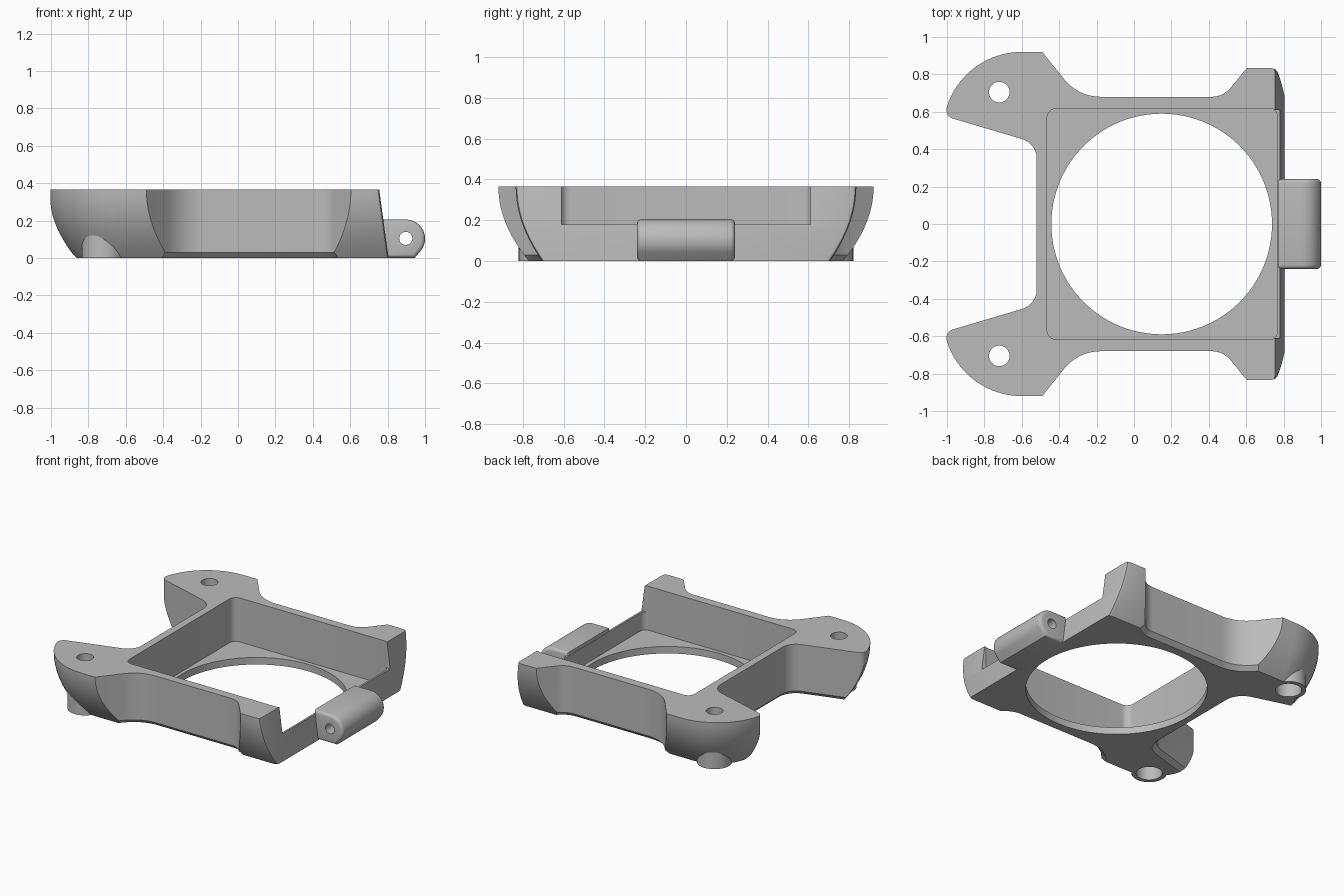
import bpy, bmesh, math
from mathutils import Vector

if "Cube" in bpy.data.objects:
    bpy.data.objects.remove(bpy.data.objects["Cube"])

H = 0.365          # overall height
EAR = (-0.72, 0.705)   # screw hole position

grey = bpy.data.materials.new("light grey plastic")
grey.use_nodes = True
COLOUR = (0.5, 0.5, 0.5, 1)
grey.diffuse_color = COLOUR
grey.node_tree.nodes["Principled BSDF"].inputs["Base Color"].default_value = COLOUR


def make(name, bm):
    bmesh.ops.recalc_face_normals(bm, faces=bm.faces)
    me = bpy.data.meshes.new(name)
    bm.to_mesh(me)
    bm.free()
    me.materials.append(grey)
    ob = bpy.data.objects.new(name, me)
    bpy.context.collection.objects.link(ob)
    return ob


def loft(name, loops):
    """Closed solid through rings of equal point count."""
    bm = bmesh.new()
    rings = [[bm.verts.new(p) for p in loop] for loop in loops]
    n = len(rings[0])
    for a, b in zip(rings, rings[1:]):
        for i in range(n):
            j = (i + 1) % n
            bm.faces.new((a[i], a[j], b[j], b[i]))
    bm.faces.new(rings[0])
    bm.faces.new(rings[-1])
    return make(name, bm)


def ring(pts, z):
    return [(p[0], p[1], z) for p in pts]


def mirrored(half):
    return half + [(p[0], -p[1], *p[2:]) for p in reversed(half)]


def rounded(corners, steps=10):
    """Polygon from (x, y, radius) corners."""
    out = []
    n = len(corners)
    for i, (x, y, r) in enumerate(corners):
        p = Vector((x, y))
        if r == 0:
            out.append(p)
            continue
        a = (Vector(corners[i - 1][:2]) - p).normalized()
        b = (Vector(corners[(i + 1) % n][:2]) - p).normalized()
        h = a.angle(b) / 2
        c = p + (a + b).normalized() * r / math.sin(h)
        s, e = p + a * r / math.tan(h) - c, p + b * r / math.tan(h) - c
        a0 = math.atan2(s.y, s.x)
        da = (math.atan2(e.y, e.x) - a0 + math.pi) % math.tau - math.pi
        for k in range(steps + 1):
            t = a0 + da * k / steps
            out.append(c + Vector((math.cos(t), math.sin(t))) * r)
    return out


def inset(pts, d):
    """Offset a clockwise polygon inwards."""
    out = []
    for i, p in enumerate(pts):
        u = (p - pts[i - 1]).normalized()
        v = (pts[(i + 1) % len(pts)] - p).normalized()
        n1, n2 = Vector((u.y, -u.x)), Vector((v.y, -v.x))
        out.append(p + (n1 + n2) * d / (1 + n1.dot(n2)))
    return out


def cylinder(name, x, y, r, z0, z1, n=48):
    pts = [(x + r * math.cos(math.tau * i / n), y + r * math.sin(math.tau * i / n)) for i in range(n)]
    return loft(name, [ring(pts, z0), ring(pts, z1)])


def box(name, x0, x1, y, z0, z1):
    pts = [(x0, -y), (x1, -y), (x1, y), (x0, y)]
    return loft(name, [ring(pts, z0), ring(pts, z1)])


def boolean(target, tool, op):
    m = target.modifiers.new("cut", 'BOOLEAN')
    m.operation, m.object, m.solver = op, tool, 'EXACT'
    bpy.ops.object.select_all(action='DESELECT')
    bpy.context.view_layer.objects.active = target
    target.select_set(True)
    bpy.ops.object.modifier_apply(modifier=m.name)
    bpy.data.objects.remove(tool)


# Plan outline with filleted ears and a chamfered bottom edge
plan = rounded(mirrored([
    (-0.52, 0.431, 0.11), (-1.003, 0.574, 0.045), (-1.003, 1.0, 0), (-0.554, 1.0, 0),
    (-0.298, 0.68, 0.25), (0.477, 0.68, 0.13), (0.739, 1.0, 0), (0.95, 1.0, 0)]))
frame = loft("frame", [ring(inset(plan, 0.04), -0.01), ring(plan, 0.03), ring(plan, 0.45)])

# Bowl-shaped envelope that tucks the ears in towards the bottom
levels = []
for k in range(15):
    z = H * k / 14
    f = (1 - z / H) ** 2
    r = 0.42 - 0.15 * f
    half = [(-0.6 - r * math.cos(a), 0.5 + r * math.sin(a))
            for a in (math.pi / 2 * i / 24 for i in range(25))]
    yr = 0.835 - 0.13 * f
    xr = 0.805 - 0.05 * z / H
    half += [(-0.2, 0.5 + r), (0.2, yr), (xr - 0.025, yr), (xr - 0.006, yr - 0.006), (xr, yr - 0.025)]
    levels.append(ring(mirrored(half), z))
boolean(frame, loft("envelope", levels), 'INTERSECT')

# Screw bosses under the large ears
for s in (1, -1):
    boolean(frame, cylinder("boss", EAR[0], s * EAR[1], 0.115, 0, 0.14), 'UNION')

# Square pocket, round opening and lowered end wall
pocket = rounded(mirrored([(-0.465, 0.617, 0.05), (0.767, 0.617, 0.04)]), 6)
boolean(frame, loft("pocket", [ring(pocket, 0.05), ring(pocket, 0.6)]), 'DIFFERENCE')
boolean(frame, cylinder("opening", 0.148, 0, 0.59, -0.1, 0.2, 96), 'DIFFERENCE')
boolean(frame, box("notch", 0.7, 1.1, 0.61, 0.18, 0.6), 'DIFFERENCE')

# Screw holes with counterbores from below
for s in (1, -1):
    boolean(frame, cylinder("screw_hole", EAR[0], s * EAR[1], 0.055, -0.1, 0.6, 32), 'DIFFERENCE')
    boolean(frame, cylinder("counterbore", EAR[0], s * EAR[1], 0.085, -0.1, 0.2, 32), 'DIFFERENCE')

# Hinge block with rounded nose and softened ends
nose = [(0.898 + 0.102 * math.sin(a), 0.103 + 0.102 * math.cos(a))
        for a in (math.radians(125) * i / 16 for i in range(17))]
side = [(0.769, 0.0), (0.769, 0.205)] + nose + [(0.945, 0.0)]
hinge = loft("hinge_block", [[(x, y, z) for x, z in side] for y in (-0.24, 0.24)])
bm = bmesh.new()
bm.from_mesh(hinge.data)
caps = [e for e in bm.edges if abs(e.verts[0].co.y - e.verts[1].co.y) < 0.01]
bmesh.ops.bevel(bm, geom=caps, offset=0.022, segments=4, profile=0.5,
                affect='EDGES', clamp_overlap=False)
bm.to_mesh(hinge.data)
bm.free()

# Pin hole through the hinge
pin = [(0.897 + 0.035 * math.cos(math.tau * i / 32), 0.105 + 0.035 * math.sin(math.tau * i / 32))
       for i in range(32)]
boolean(hinge, loft("pin_hole", [[(x, y, z) for x, z in pin] for y in (-0.4, 0.4)]), 'DIFFERENCE')

# Smooth curved walls, keep hard edges
for ob in (frame, hinge):
    bpy.ops.object.select_all(action='DESELECT')
    bpy.context.view_layer.objects.active = ob
    ob.select_set(True)
    bpy.ops.object.shade_smooth_by_angle(angle=math.radians(28))
